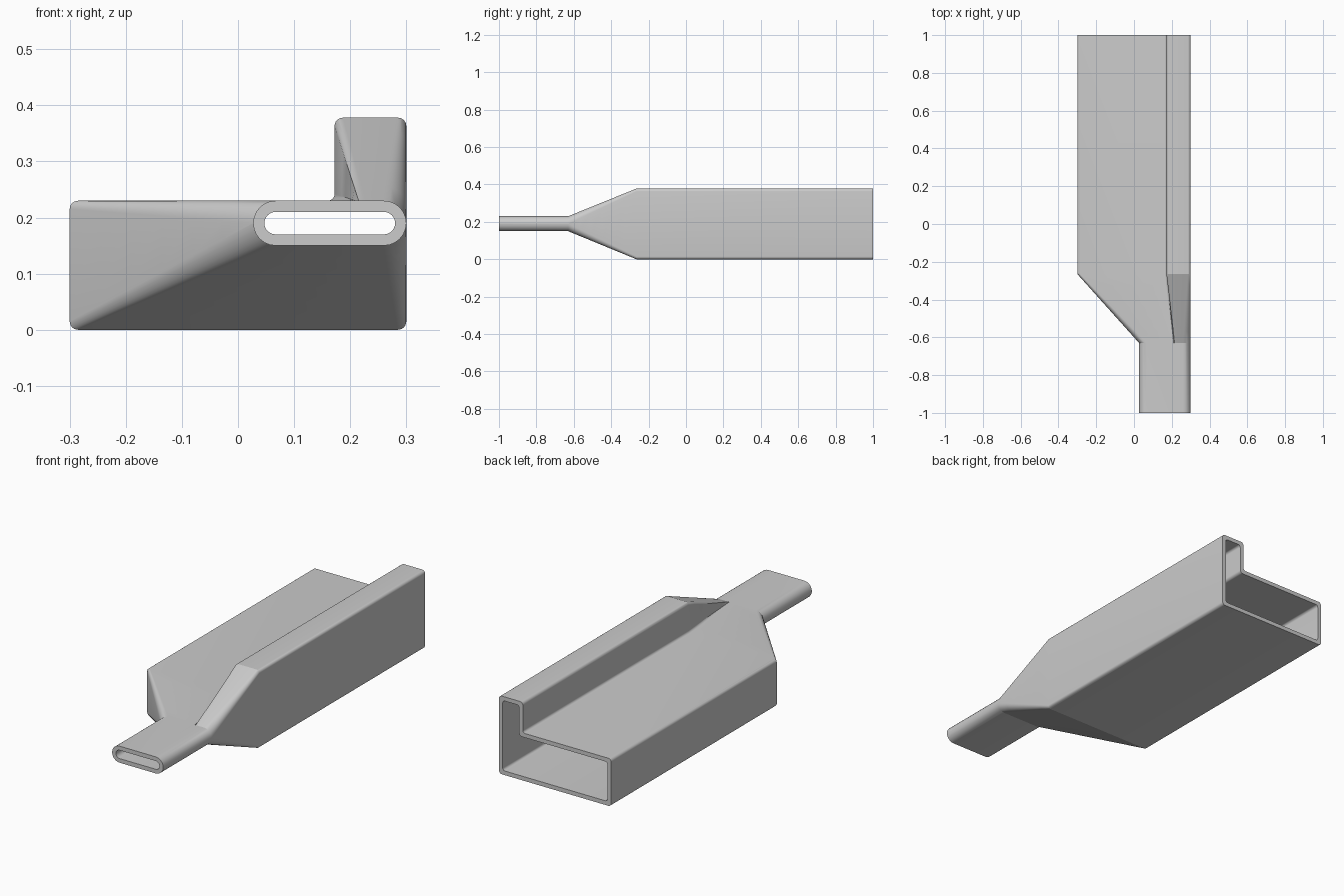
import bpy, bmesh
from math import sin, cos, radians

cube = bpy.data.objects.get("Cube")
if cube:
    bpy.data.objects.remove(cube, do_unlink=True)

SEG = 6      # segments in each rounded corner
WALL = 0.02  # wall thickness
STEPS = 6    # rings along the tapered neck


def arc(cx, cz, r, start, end):
    angles = [radians(start + (end - start) * i / SEG) for i in range(SEG + 1)]
    return [(cx + r * cos(a), cz + r * sin(a)) for a in angles]


def spread(x0, x1, z):
    return [(x0 + (x1 - x0) * i / SEG, z) for i in range(SEG + 1)]


def body_profile(t, r, fillet):
    """Rounded L outline, moved inwards by t."""
    left, right, low = -0.3 + t, 0.3 - t, t
    step, ridge, ridge_x = 0.23 - t, 0.378 - t, 0.172 + t
    return (arc(left + r, low + r, r, 180, 270)
            + arc(right - r, low + r, r, 270, 360)
            + arc(right - r, ridge - r, r, 0, 90)
            + arc(ridge_x + r, ridge - r, r, 90, 180)
            + arc(ridge_x - fillet, step + fillet, fillet, 0, -90)
            + arc(left + r, step - r, r, 90, 180))


def nozzle_profile(t):
    """Slot outline with the same point count as the body outline."""
    r, cz = 0.04 - t, 0.19
    x0, x1 = 0.067, 0.26
    return (arc(x0, cz, r, 180, 270)
            + arc(x1, cz, r, 270, 360)
            + arc(x1, cz, r, 0, 90)
            + spread(0.228, 0.215, cz + r)
            + spread(0.21, 0.197, cz + r)
            + arc(x0, cz, r, 90, 180))


def shell(bm, nozzle, body):
    """Loft nozzle, tapered neck and body; return the two end rings."""
    stations = [(-1.0, 0.0)]
    stations += [(-0.63 + 0.365 * i / STEPS, i / STEPS) for i in range(STEPS + 1)]
    stations += [(1.0, 1.0)]
    rings = []
    for y, f in stations:
        rings.append([bm.verts.new((a[0] + (b[0] - a[0]) * f, y, a[1] + (b[1] - a[1]) * f))
                      for a, b in zip(nozzle, body)])
    for lower, upper in zip(rings, rings[1:]):
        join(bm, lower, upper)
    return rings[0], rings[-1]


def join(bm, ring_a, ring_b):
    n = len(ring_a)
    for i in range(n):
        j = (i + 1) % n
        bm.faces.new((ring_a[i], ring_a[j], ring_b[j], ring_b[i]))


# Hollow duct: outer skin, inner skin and the two end rims
bm = bmesh.new()
outer = shell(bm, nozzle_profile(0), body_profile(0, 0.015, 0.012))
inner = shell(bm, nozzle_profile(WALL), body_profile(WALL, 0.012, 0.015))
for ring_out, ring_in in zip(outer, inner):
    join(bm, ring_out, ring_in)
bmesh.ops.recalc_face_normals(bm, faces=bm.faces)
mesh = bpy.data.meshes.new("duct_adapter")
bm.to_mesh(mesh)
bm.free()
duct = bpy.data.objects.new("duct_adapter", mesh)
bpy.context.collection.objects.link(duct)

# Plain grey material
grey = bpy.data.materials.new("plain_grey")
grey.use_nodes = True
colour = (0.6, 0.6, 0.6, 1)
grey.diffuse_color = colour
grey.node_tree.nodes["Principled BSDF"].inputs["Base Color"].default_value = colour
mesh.materials.append(grey)

bpy.context.view_layer.objects.active = duct
duct.select_set(True)
bpy.ops.object.shade_smooth_by_angle(angle=radians(20))
